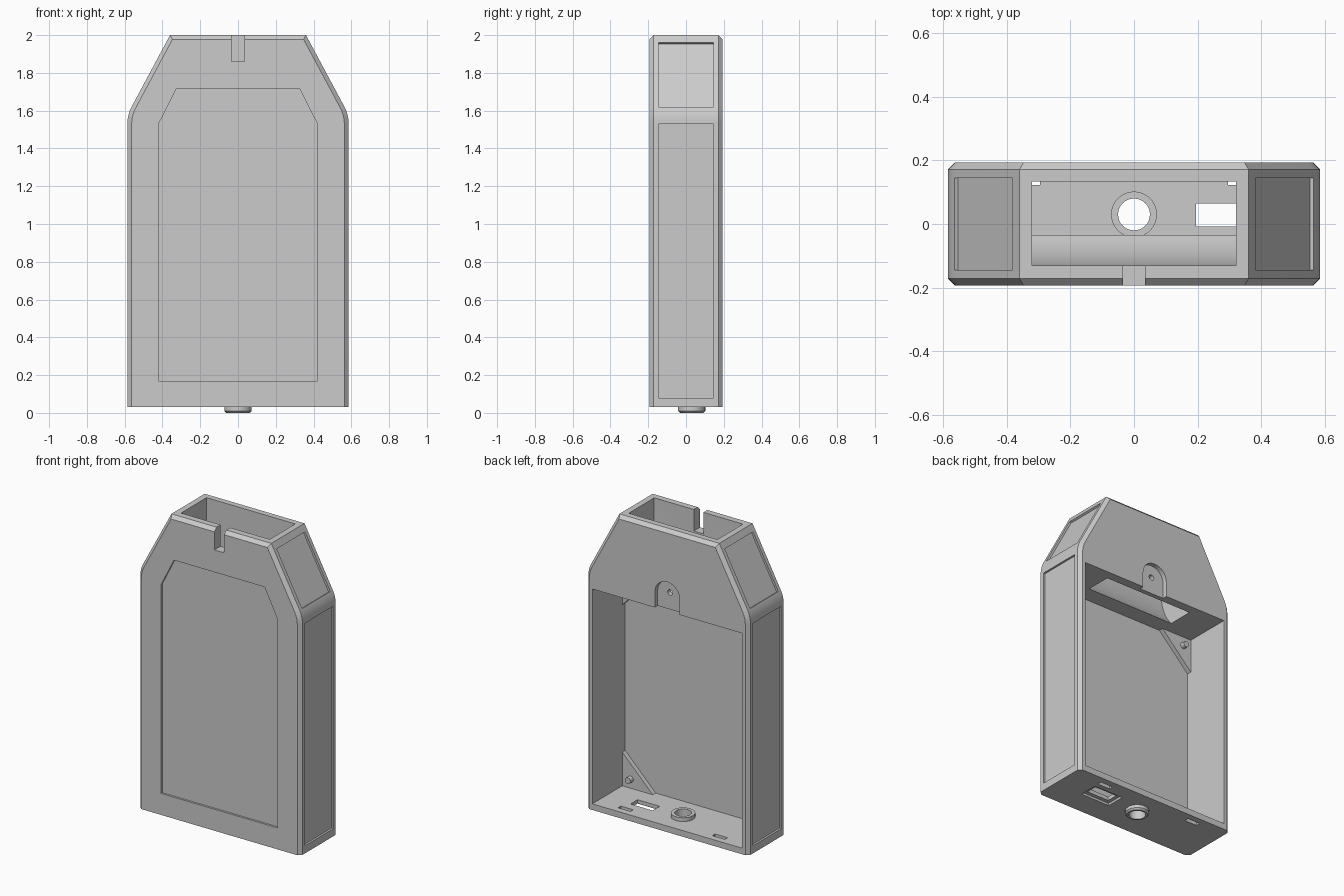
import bpy
import bmesh
import math
from mathutils import Vector

cube = bpy.data.objects.get("Cube")
if cube:
    bpy.data.objects.remove(cube, do_unlink=True)

grey = bpy.data.materials.new("plain_grey")
grey.use_nodes = True
grey.diffuse_color = (0.6, 0.6, 0.6, 1)
bsdf = next(n for n in grey.node_tree.nodes if n.type == "BSDF_PRINCIPLED")
bsdf.inputs["Base Color"].default_value = grey.diffuse_color

HALF_W, HALF_D, BASE, TOP = 0.585, 0.193, 0.03, 2.0
TOP_X, SLOPE = 0.36, 0.536
NORMAL = Vector((1, SLOPE)).normalized()
INNER_X, INNER_FRONT, FLOOR, SHELF = 0.54, -0.145, 0.07, 1.47


def finish(name, bm):
    bmesh.ops.recalc_face_normals(bm, faces=bm.faces)
    mesh = bpy.data.meshes.new(name)
    bm.to_mesh(mesh)
    bm.free()
    mesh.materials.append(grey)
    obj = bpy.data.objects.new(name, mesh)
    bpy.context.collection.objects.link(obj)
    return obj


def loft(name, rings):
    bm = bmesh.new()
    loops = [[bm.verts.new(p) for p in ring] for ring in rings]
    n = len(loops[0])
    for a, b in zip(loops, loops[1:]):
        for i in range(n):
            j = (i + 1) % n
            bm.faces.new((a[i], a[j], b[j], b[i]))
    bm.faces.new(loops[0])
    bm.faces.new(loops[-1])
    return finish(name, bm)


def prism(name, pts, axis, lo, hi):
    place = {"x": lambda p, t: (t, p[0], p[1]),
             "y": lambda p, t: (p[0], t, p[1]),
             "z": lambda p, t: (p[0], p[1], t)}[axis]
    return loft(name, [[place(p, t) for p in pts] for t in (lo, hi)])


def rect(x0, x1, y0, y1):
    return [(x0, y0), (x1, y0), (x1, y1), (x0, y1)]


def arc(cx, cy, r, start=0, end=2 * math.pi, n=32, closed=False):
    steps = n if not closed else n + 1
    return [(cx + r * math.cos(start + (end - start) * i / n),
             cy + r * math.sin(start + (end - start) * i / n)) for i in range(steps)]


def bezier(a, b, c, n):
    a, b, c = Vector(a), Vector(b), Vector(c)
    return [tuple(a * (1 - t) ** 2 + b * 2 * t * (1 - t) + c * t * t)
            for t in (i / n for i in range(n + 1))]


def smooth(obj):
    bpy.ops.object.select_all(action="DESELECT")
    obj.select_set(True)
    bpy.context.view_layer.objects.active = obj
    bpy.ops.object.shade_smooth_by_angle(angle=math.radians(15))


def cut(target, cutter):
    cutter.hide_render = True
    mod = target.modifiers.new("cut", "BOOLEAN")
    mod.operation, mod.solver, mod.object = "DIFFERENCE", "EXACT", cutter
    bpy.context.view_layer.objects.active = target
    bpy.ops.object.modifier_apply(modifier=mod.name)
    bpy.data.objects.remove(cutter, do_unlink=True)


def slope_point(z, offset=0):
    return Vector((TOP_X + (TOP - z) * SLOPE, z)) + NORMAL * offset


# Outer outline, inset for the chamfered front and back edges
def outline(y, d):
    shift = d / NORMAL.x
    side = HALF_W - d
    bend = Vector((side, TOP - (side - TOP_X + shift) / SLOPE))
    along = Vector((-NORMAL.y, NORMAL.x))
    right = [(side, BASE)]
    right += bezier(bend - Vector((0, 0.045)), bend, bend + along * 0.045, 4)
    right.append((TOP_X + d * SLOPE - shift, TOP - d))
    return [(x, y, z) for x, z in right] + [(-x, y, z) for x, z in reversed(right)]


shell = loft("housing_shell", [outline(-HALF_D, 0.022), outline(-HALF_D + 0.022, 0),
                               outline(HALF_D - 0.022, 0), outline(HALF_D, 0.022)])

# Open back compartment
cut(shell, prism("compartment", rect(-INNER_X, INNER_X, FLOOR, SHELF), "y", INNER_FRONT, 0.3))

# Top well with a curved ramp leading down through the shelf
ramp = bezier((-0.035, SHELF), (-0.12, 1.56), (-0.13, 1.7), 8)
well = [(0.133, 1.4), (-0.035, 1.4)] + ramp + [(-0.13, 2.1), (0.133, 2.1)]
cut(shell, prism("well", well, "x", -0.32, 0.32))

# Notch in the front rim
cut(shell, prism("notch", rect(-0.035, 0.035, 1.86, 2.1), "y", -0.3, -0.1))

# Shallow panels on the front, sides and slopes
front = [(0.42, 0.17), (0.42, 1.53), (0.327, 1.715)]
front += [(-x, z) for x, z in reversed(front)]
cut(shell, prism("front_panel", front, "y", -0.3, -HALF_D + 0.013))
for s in (-1, 1):
    side = rect(HALF_W - 0.013, 0.7, 0.08, 1.53)
    slope = [slope_point(1.62, -0.013), slope_point(1.62, 0.08),
             slope_point(1.96, 0.08), slope_point(1.96, -0.013)]
    for pts in (side, slope):
        cut(shell, prism("side_panel", [(s * p[0], p[1]) for p in pts], "y", -0.145, 0.145))

# Arched latch recess and screw hole on the back
arch = [(0.09, 1.4)] + arc(0, 1.57, 0.09, 0, math.pi, 16, True) + [(-0.09, 1.4)]
cut(shell, prism("latch", arch, "y", HALF_D - 0.03, 0.3))
cut(shell, prism("screw_hole", arc(0, 1.58, 0.018), "y", 0.05, 0.3))

# Openings in the floor
cut(shell, prism("ring_hole", arc(0, 0.03, 0.06), "z", -0.1, 0.2))
cut(shell, prism("port", rect(0.195, 0.355, -0.008, 0.065), "z", -0.1, 0.2))
cut(shell, prism("port_rim", rect(0.17, 0.38, -0.033, 0.09), "z", -0.1, 0.045))
for s in (-1, 1):
    slot = rect(s * 0.34 - 0.045, s * 0.34 + 0.045, 0.122, 0.15)
    cut(shell, prism("slot", slot, "z", -0.1, 0.2))
smooth(shell)

# Ring through the floor
bm = bmesh.new()
section = [(0.05, 0), (0.062, 0), (0.072, 0.01), (0.072, 0.095), (0.05, 0.095)]
verts = [bm.verts.new((r, 0.03, z)) for r, z in section]
edges = [bm.edges.new((verts[i - 1], verts[i])) for i in range(len(verts))]
bmesh.ops.spin(bm, geom=verts + edges, cent=(0, 0.03, 0), axis=(0, 0, 1),
               angle=2 * math.pi, steps=32)
bmesh.ops.remove_doubles(bm, verts=bm.verts, dist=0.0005)
smooth(finish("floor_ring", bm))

# Corner gussets with pins, in all four inner corners
for sx, side_name in ((1, "left"), (-1, "right")):
    for z, sz, level in ((FLOOR, 1, "lower"), (SHELF, -1, "upper")):
        x = sx * INNER_X
        label = level + "_" + side_name
        tri = [(x, z), (x - sx * 0.22, z), (x, z + sz * 0.22)]
        prism("gusset_" + label, tri, "y", INNER_FRONT, INNER_FRONT + 0.03)
        pin = arc(x - sx * 0.06, z + sz * 0.06, 0.02)
        smooth(prism("pin_" + label, pin, "y", INNER_FRONT + 0.01, INNER_FRONT + 0.06))
